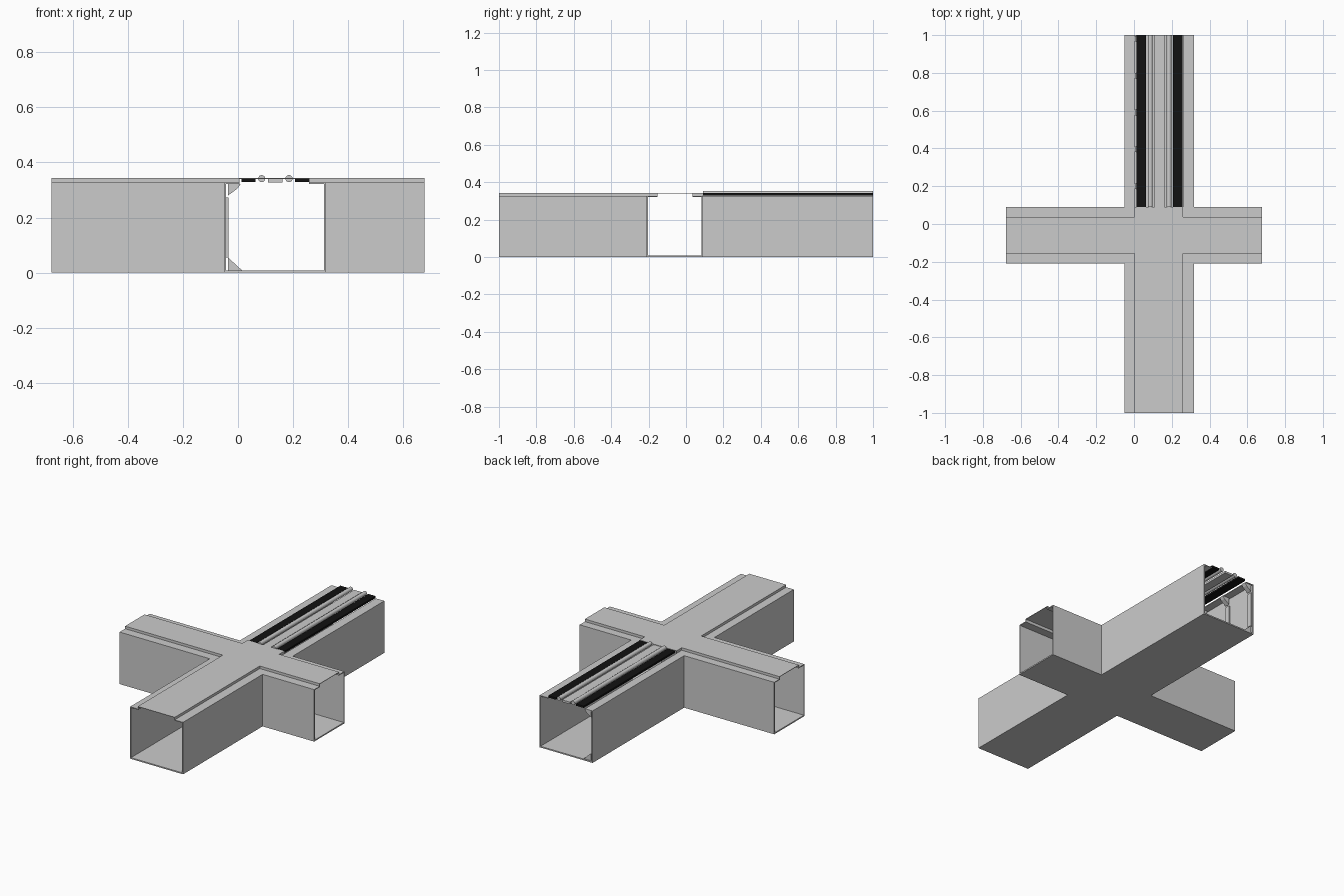
import bpy, bmesh, math

if "Cube" in bpy.data.objects:
    bpy.data.objects.remove(bpy.data.objects["Cube"])

T = 0.006                      # sheet thickness
X = {-1: -0.05, 1: 0.318}      # main duct sides
Y = {-1: -0.21, 1: 0.09}       # cross arm sides
LX = {-1: 0.003, 1: 0.26}      # lid edges on the main duct
LY = {-1: -0.155, 1: 0.038}    # lid edges on the cross arm
AX, AY = 0.677, 1.0            # duct half lengths
WALL_TOP, LID_TOP = 0.327, 0.343

black = bpy.data.materials.new("black_rubber")
black.diffuse_color = (0.006, 0.006, 0.006, 1)
black.use_nodes = True
black.node_tree.nodes["Principled BSDF"].inputs["Base Color"].default_value = black.diffuse_color


def prism(name, pts, lo, hi, axis='Z', mat=None):
    """Extrude a flat outline: (x, y) along Z, or (x, z) along Y."""
    bm = bmesh.new()
    if axis == 'Z':
        vs = [bm.verts.new((a, b, lo)) for a, b in pts]
        move = (0, 0, hi - lo)
    else:
        vs = [bm.verts.new((a, lo, b)) for a, b in pts]
        move = (0, hi - lo, 0)
    face = bm.faces.new(vs)
    ext = bmesh.ops.extrude_face_region(bm, geom=[face], use_keep_orig=True)
    bmesh.ops.translate(bm, vec=move,
                        verts=[v for v in ext['geom'] if isinstance(v, bmesh.types.BMVert)])
    bmesh.ops.recalc_face_normals(bm, faces=bm.faces)
    me = bpy.data.meshes.new(name)
    bm.to_mesh(me)
    bm.free()
    ob = bpy.data.objects.new(name, me)
    bpy.context.collection.objects.link(ob)
    if mat:
        me.materials.append(mat)
    return ob


def rect(x0, x1, z0, z1):
    return [(x0, z0), (x1, z0), (x1, z1), (x0, z1)]


def cross(xs, ys, north):
    return [(xs[-1], -AY), (xs[1], -AY), (xs[1], ys[-1]), (AX, ys[-1]),
            (AX, ys[1]), (xs[1], ys[1]), (xs[1], north), (xs[-1], north),
            (xs[-1], ys[1]), (-AX, ys[1]), (-AX, ys[-1]), (xs[-1], ys[-1])]


def corner(outer, inner, sx, yend):
    """L-shaped band around one inside corner of the crossing."""
    (ox, oy), (ix, iy) = outer, inner
    return [(sx * AX, oy), (ox, oy), (ox, yend), (ix, yend), (ix, iy), (sx * AX, iy)]


# Floor and raised lid sheet
prism("floor", cross(X, Y, AY), 0, 0.008)
prism("lid", cross(LX, LY, Y[1]), LID_TOP - 0.003, LID_TOP)

# Side walls, top ledges and lid lips at the four corners
for sx in (-1, 1):
    for sy in (-1, 1):
        tag = ("left" if sx < 0 else "right") + ("_front" if sy < 0 else "_back")
        out = (X[sx], Y[sy])
        edge = (LX[sx], LY[sy])
        prism("wall_" + tag, corner(out, (out[0] - sx * T, out[1] - sy * T), sx, sy * AY),
              0.008, WALL_TOP - 0.005)
        prism("ledge_" + tag, corner(out, edge, sx, sy * AY), WALL_TOP - 0.005, WALL_TOP)
        lip_end = -AY if sy < 0 else Y[1]
        prism("lid_lip_" + tag, corner(edge, (edge[0] - sx * 0.003, edge[1] - sy * 0.003), sx, lip_end),
              WALL_TOP - 0.005, LID_TOP - 0.003)

# Floor insert strips along the open back run
y0, y1 = Y[1], AY
for name, x in (("left", 0.038), ("right", 0.232)):
    prism("black_strip_" + name, rect(x - 0.026, x + 0.026, 0.329, 0.341), y0, y1, 'Y', black)
prism("centre_strip", rect(0.108, 0.162, 0.327, 0.34), y0, y1, 'Y')
for name, x in (("left", 0.086), ("right", 0.185)):
    ring = [(x + 0.013 * math.cos(i * math.pi / 8), 0.341 + 0.013 * math.sin(i * math.pi / 8))
            for i in range(16)]
    rod = prism("rod_" + name, ring, y0, y1, 'Y')
    bpy.context.view_layer.objects.active = rod
    rod.select_set(True)
    bpy.ops.object.shade_smooth_by_angle()
    rod.select_set(False)

# Brackets with corner gussets on the left inner wall
for i in range(5):
    y = 0.20 + i * 0.195
    prism(f"bracket_plate_{i}", rect(-0.044, -0.034, 0.055, 0.272), y - 0.015, y + 0.015, 'Y')
    prism(f"bracket_foot_{i}", [(-0.036, 0.008), (0.015, 0.008), (-0.036, 0.055)],
          y - 0.015, y + 0.015, 'Y')
    prism(f"bracket_head_{i}", [(-0.036, 0.322), (0.01, 0.322), (-0.002, 0.305), (-0.036, 0.28)],
          y - 0.015, y + 0.015, 'Y')
